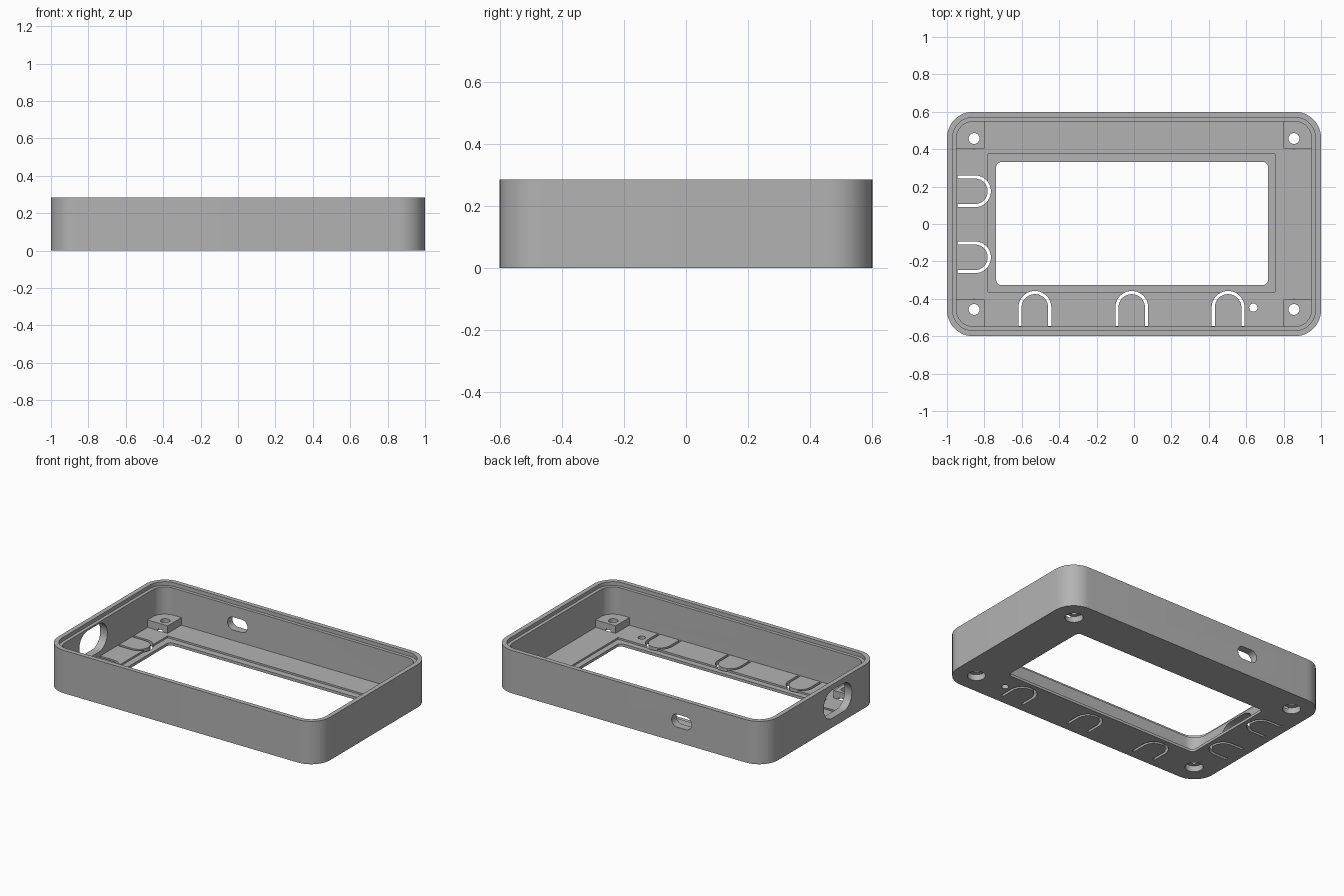
import bpy, bmesh
from math import sin, cos, pi

old = bpy.data.objects.get("Cube")
if old:
    bpy.data.objects.remove(old, do_unlink=True)

HEIGHT, FLOOR, BOSS_TOP = 0.285, 0.03, 0.08

grey = bpy.data.materials.new("plain_grey")
grey.use_nodes = True
grey.diffuse_color = (0.45, 0.45, 0.45, 1)
grey.node_tree.nodes["Principled BSDF"].inputs["Base Color"].default_value = grey.diffuse_color


def arc(cx, cy, r, start, end, steps=12):
    return [(cx + r * cos(start + (end - start) * i / steps),
             cy + r * sin(start + (end - start) * i / steps)) for i in range(steps + 1)]


def round_rect(x0, x1, y0, y1, r):
    """Rectangle outline with four rounded corners."""
    corners = [(x1 - r, y1 - r), (x0 + r, y1 - r), (x0 + r, y0 + r), (x1 - r, y0 + r)]
    return [p for i, (cx, cy) in enumerate(corners)
            for p in arc(cx, cy, r, i * pi / 2, (i + 1) * pi / 2)]


def circle(cx, cy, r):
    return arc(cx, cy, r, 0, 2 * pi, 32)[:-1]


def prism(name, outline, low, high, axis="Z"):
    """Extrude an outline along an axis into a closed solid."""
    place = {"Z": lambda u, v, w: (u, v, w),
             "Y": lambda u, v, w: (u, w, v),
             "X": lambda u, v, w: (w, u, v)}[axis]
    bm = bmesh.new()
    rings = [[bm.verts.new(place(u, v, w)) for u, v in outline] for w in (low, high)]
    for ring in rings:
        bm.faces.new(ring)
    n = len(outline)
    for i in range(n):
        j = (i + 1) % n
        bm.faces.new((rings[0][i], rings[0][j], rings[1][j], rings[1][i]))
    bmesh.ops.recalc_face_normals(bm, faces=bm.faces)
    mesh = bpy.data.meshes.new(name)
    bm.to_mesh(mesh)
    bm.free()
    mesh.materials.append(grey)
    obj = bpy.data.objects.new(name, mesh)
    bpy.context.collection.objects.link(obj)
    return obj


def combine(target, tool, operation="DIFFERENCE"):
    """Apply a boolean and discard the tool."""
    tool.hide_render = True
    mod = target.modifiers.new("shape", "BOOLEAN")
    mod.operation, mod.solver, mod.object = operation, "EXACT", tool
    bpy.context.view_layer.objects.active = target
    bpy.ops.object.modifier_apply(modifier=mod.name)
    bpy.data.objects.remove(tool, do_unlink=True)


def inset_rect(d):
    return round_rect(-1 + d, 1 - d, -0.6 + d, 0.6 - d, 0.14 - d)


# Outer shell, hollow interior and stepped rim
case = prism("enclosure_shell", inset_rect(0), 0, HEIGHT)
combine(case, prism("cavity", inset_rect(0.052), FLOOR, HEIGHT + 0.1))
combine(case, prism("rim_step", inset_rect(0.03), HEIGHT - 0.025, HEIGHT + 0.1))

# Corner screw bosses with through holes and counterbores
for sx in (-1, 1):
    for sy in (-1, 1):
        outline = [(0.8, 0.405), (0.97, 0.405)] + arc(0.86, 0.46, 0.11, 0, pi / 2) + [(0.8, 0.57)]
        outline = [(sx * x, sy * y) for x, y in outline]
        combine(case, prism("boss", outline, FLOOR / 2, BOSS_TOP), "UNION")
        x, y = sx * 0.855, sy * 0.457
        combine(case, prism("screw_hole", circle(x, y, 0.029), -0.1, 0.2))
        combine(case, prism("counterbore", circle(x, y, 0.055), -0.1, 0.04))

# Display window and the shallow recess around it
combine(case, prism("recess", round_rect(-0.78, 0.755, -0.365, 0.375, 0.004), 0.018, 0.2))
combine(case, prism("window", round_rect(-0.737, 0.717, -0.327, 0.332, 0.03), -0.1, 0.2))


# Flexible push tabs cut free by U-shaped slits
def slit(centre, root, tip, outer=0.088, width=0.017):
    inner, mid = outer - width, tip - outer
    return ([(centre + outer, root)] + arc(centre, mid, outer, 0, pi, 20)
            + [(centre - outer, root), (centre - inner, root)]
            + arc(centre, mid, inner, pi, 0, 20) + [(centre + inner, root)])


for x in (-0.53, -0.012, 0.503):
    combine(case, prism("front_slit", slit(x, -0.545, -0.358), -0.1, 0.1))
for y in (0.175, -0.178):
    side = [(b, a) for a, b in slit(y, -0.945, -0.765, 0.085)]
    combine(case, prism("side_slit", side, -0.1, 0.1))
combine(case, prism("indicator_hole", circle(0.638, -0.447, 0.022), -0.1, 0.1))

# Connector openings in the back and side walls
combine(case, prism("back_port", round_rect(-0.46, -0.315, 0.1, 0.185, 0.04), 0.5, 0.7, "Y"))
combine(case, prism("side_port", round_rect(-0.312, -0.018, 0.062, 0.248, 0.088), -1.1, -0.9, "X"))

# Smooth curved corners, crisp edges
bpy.ops.object.select_all(action="DESELECT")
case.select_set(True)
bpy.context.view_layer.objects.active = case
bpy.ops.object.shade_smooth_by_angle(angle=pi / 6)
